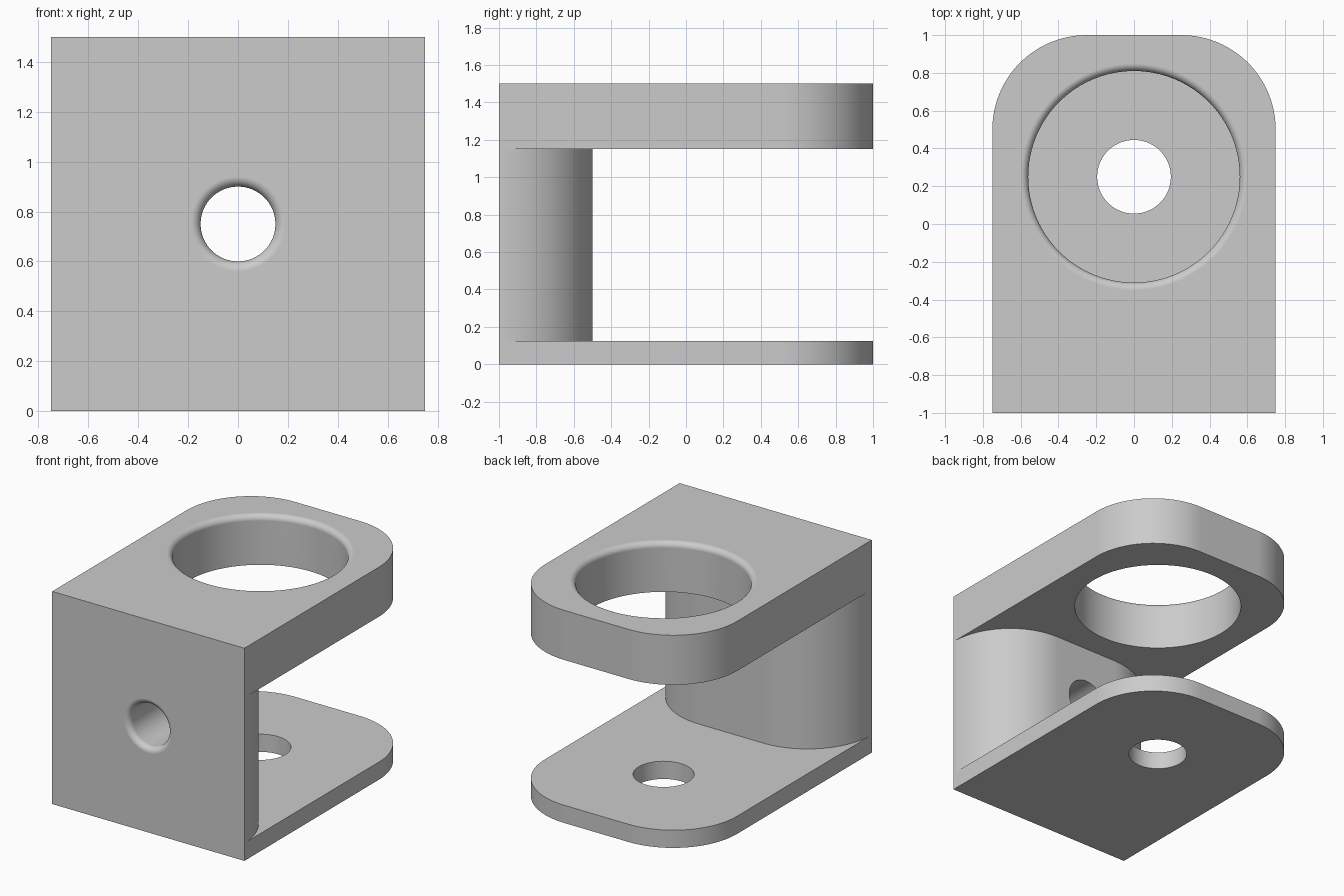
import bpy, bmesh
from math import pi, sin, cos
from mathutils import Matrix

if "Cube" in bpy.data.objects:
    bpy.data.objects.remove(bpy.data.objects["Cube"])

HALF, CORNER, ROUND = 0.75, 0.5, 0.04
HOLE_Y, MID_Z, TOP = 0.25, 0.75, 1.5

grey = bpy.data.materials.new("plain grey")
grey.use_nodes = True
grey.diffuse_color = (0.6, 0.6, 0.6, 1)
grey.node_tree.nodes["Principled BSDF"].inputs["Base Color"].default_value = (0.6, 0.6, 0.6, 1)


def make_object(name, bm):
    bmesh.ops.recalc_face_normals(bm, faces=bm.faces)
    mesh = bpy.data.meshes.new(name)
    bm.to_mesh(mesh)
    bm.free()
    mesh.materials.append(grey)
    obj = bpy.data.objects.new(name, mesh)
    bpy.context.collection.objects.link(obj)
    return obj


def prism(name, outline, low, high):
    bm = bmesh.new()
    face = bm.faces.new([bm.verts.new((x, y, low)) for x, y in outline])
    new = bmesh.ops.extrude_face_region(bm, geom=[face])["geom"]
    verts = [v for v in new if isinstance(v, bmesh.types.BMVert)]
    bmesh.ops.translate(bm, verts=verts, vec=(0, 0, high - low))
    return make_object(name, bm)


def corner_arc(y, steps=24):
    """Quarter circle from the right side round to the back."""
    angles = [pi / 2 * i / steps for i in range(steps + 1)]
    return [(HALF - CORNER + CORNER * cos(a), y + CORNER * sin(a)) for a in angles]


def mirrored(points):
    return points + [(-x, y) for x, y in reversed(points)]


def hole_cutter(name, radius, depth, matrix, rounding=0, sides=96):
    """Turned cutter, entering at local z = 0 with an optional rounded rim."""
    rim = [(radius, 0)]
    if rounding:
        angles = [pi / 2 * i / 8 for i in range(9)]
        rim = [(radius + rounding * (1 - cos(a)), rounding * (sin(a) - 1)) for a in angles]
    profile = [(radius, -depth)] + rim + [(rim[-1][0], 0.05)]
    bm = bmesh.new()
    rings = []
    for r, z in profile:
        turns = [2 * pi * i / sides for i in range(sides)]
        rings.append([bm.verts.new((r * cos(t), r * sin(t), z)) for t in turns])
    for a, b in zip(rings, rings[1:]):
        for i in range(sides):
            j = (i + 1) % sides
            bm.faces.new((a[i], a[j], b[j], b[i]))
    bm.faces.new(rings[0])
    bm.faces.new(rings[-1])
    bm.transform(matrix)
    return make_object(name, bm)


# Full-height block with two rounded back corners
bracket = prism("bracket", mirrored([(HALF, -1)] + corner_arc(0.5)), 0, TOP)

# Gap between the plates, leaving a web with rounded back corners
gap_side = [(0.9, 1.2), (0.9, -0.99), (0.76, -0.99)] + corner_arc(-1)[1:]
gap = prism("gap_cutter", mirrored(gap_side), 0.125, 1.15)

# Large top hole, small bottom hole and the hole through the web
cutters = [
    gap,
    hole_cutter("top_hole_cutter", 0.56, 0.5, Matrix.Translation((0, HOLE_Y, TOP)), ROUND),
    hole_cutter("bottom_hole_cutter", 0.195, 0.3, Matrix.Translation((0, HOLE_Y, 0.2))),
    hole_cutter("front_hole_cutter", 0.15, 0.7,
                Matrix.Translation((0, -1, MID_Z)) @ Matrix.Rotation(pi / 2, 4, "X"), ROUND),
]

bpy.ops.object.select_all(action="DESELECT")
bpy.context.view_layer.objects.active = bracket
bracket.select_set(True)
for cutter in cutters:
    cutter.hide_render = True
    cut = bracket.modifiers.new(cutter.name, "BOOLEAN")
    cut.operation, cut.solver, cut.object = "DIFFERENCE", "EXACT", cutter
    bpy.ops.object.modifier_apply(modifier=cut.name)
    bpy.data.objects.remove(cutter)

# Smooth curves, crisp edges and clean flats
bpy.ops.object.shade_smooth_by_angle(angle=pi / 6)
flats = bracket.modifiers.new("even_flats", "WEIGHTED_NORMAL")
flats.keep_sharp = True
